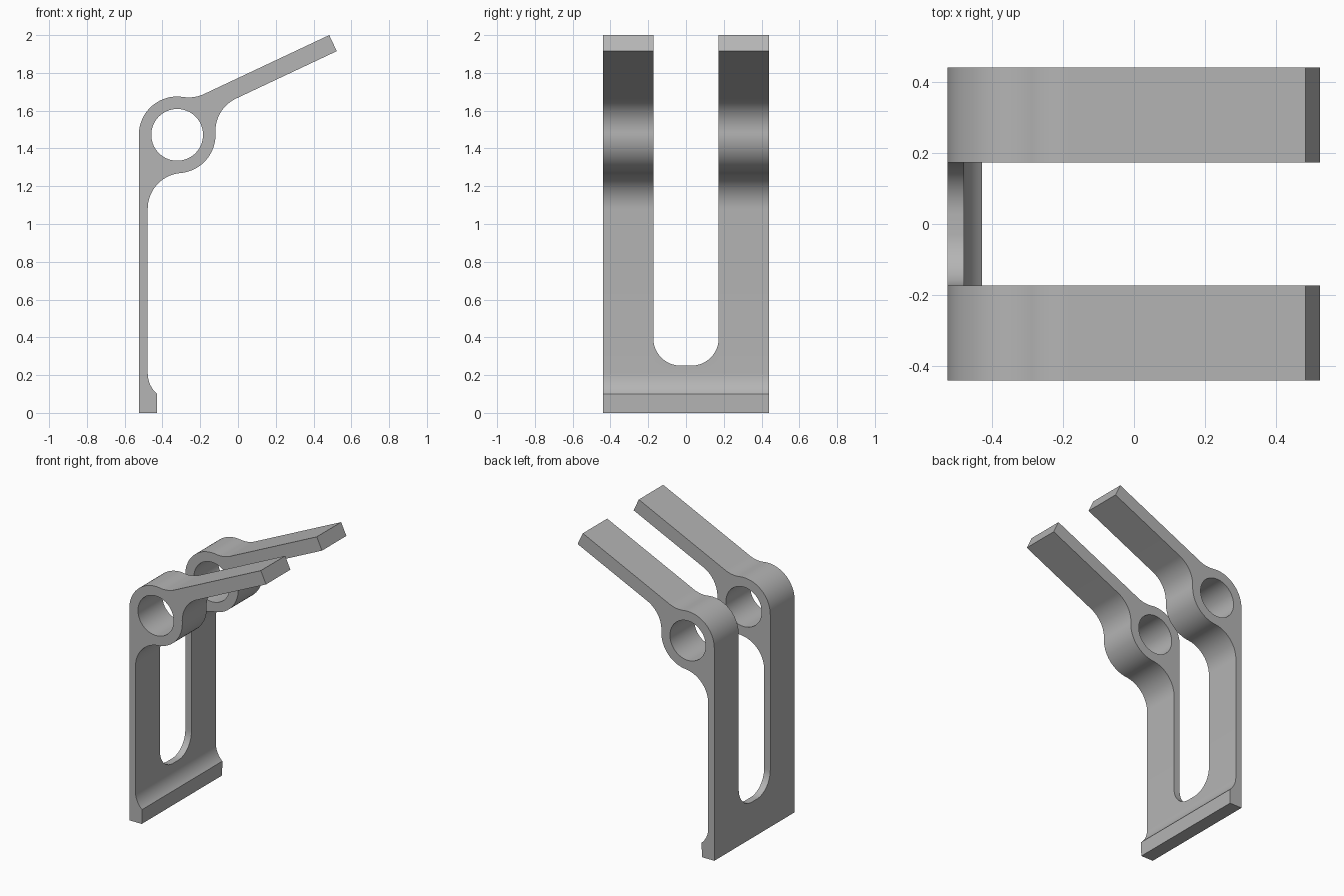
import bpy, bmesh, math, mathutils
from mathutils import Vector

cube = bpy.data.objects.get("Cube")
if cube:
    bpy.data.objects.remove(cube)

grey = bpy.data.materials.new("plain grey")
grey.use_nodes = True
colour = (0.46, 0.46, 0.46, 1)
grey.diffuse_color = colour
grey.node_tree.nodes["Principled BSDF"].inputs["Base Color"].default_value = colour

pi = math.pi
half_width = 0.44
hub, hub_r, hole_r = Vector((-0.322, 1.472)), 0.203, 0.137
back_x, leg_x, foot_x = -0.525, -0.478, -0.43
fillet = 0.19
slot_w, slot_z, slot_r = 0.173, 0.25, 0.145
slot_top = slot_z + slot_r

# Arm direction, normal and the lower corner of its tip
slope = math.radians(25.2)
along = Vector((math.cos(slope), math.sin(slope)))
normal = Vector((-along.y, along.x))
tip, thick = Vector((0.523, 1.915)), 0.094


def arc(centre, radius, start, end, steps=20):
    """Points on an arc, angles in radians."""
    angles = [start + (end - start) * i / steps for i in range(steps + 1)]
    return [centre + radius * Vector((math.cos(a), math.sin(a))) for a in angles]


def heading(v):
    return math.atan2(v.y, v.x)


def arm_fillet(offset):
    """Centre of a fillet touching the hub, at an offset from the arm underside."""
    rise = offset - (hub - tip).dot(normal)
    reach = math.sqrt((hub_r + fillet) ** 2 - rise ** 2)
    return hub + along * reach + normal * rise


# Fillet centres, each tangent to the hub and to a leg or arm face
leg_c = Vector((leg_x + fillet, 0))
leg_c.y = hub.y - math.sqrt((hub_r + fillet) ** 2 - (leg_c.x - hub.x) ** 2)
under_c = arm_fillet(-fillet)
upper_c = arm_fillet(thick + fillet)

# Side profile of the foot, then of the leg, hub and arm above the slot end
foot_r, foot_top = 0.146, 0.21
foot = [Vector((back_x, 0)), Vector((foot_x, 0))]
foot += arc(Vector((leg_x + foot_r, foot_top)), foot_r, math.radians(229), pi, 10)

prong = [Vector((leg_x, slot_top))]
prong += arc(leg_c, fillet, pi, heading(hub - leg_c))
prong += arc(hub, hub_r, heading(leg_c - hub), heading(under_c - hub))[1:]
prong += arc(under_c, fillet, heading(hub - under_c) % (2 * pi), heading(normal))[1:]
prong += [tip, tip + normal * thick]
prong += arc(upper_c, fillet, heading(-normal), heading(hub - upper_c))
prong += arc(hub, hub_r, heading(upper_c - hub), pi)[1:]
prong += [Vector((back_x, slot_top))]

bore = arc(hub, hole_r, 0, 2 * pi, 64)[:-1]

bm = bmesh.new()


def ring(outline, y):
    return [bm.verts.new((p.x, y, p.y)) for p in outline]


def skin(a, b):
    """Join two closed rings with quads."""
    for i in range(len(a)):
        bm.faces.new((a[i - 1], a[i], b[i], b[i - 1]))


def cap(outer, hole):
    """Fill a flat ring around a hole."""
    verts = outer + hole
    loops = [[v.co for v in loop] for loop in (outer, hole)]
    for tri in mathutils.geometry.tessellate_polygon(loops):
        bm.faces.new([verts[i] for i in tri])


# Two prongs, each with a bored hub
for side in (-1, 1):
    inner = ring(foot + prong, side * slot_w)
    outer = ring(foot + prong, side * half_width)
    bore_inner = ring(bore, side * slot_w)
    bore_outer = ring(bore, side * half_width)
    skin(inner, outer)
    skin(bore_inner, bore_outer)
    cap(outer, bore_outer)
    cap(inner[len(foot):], bore_inner)

# Foot bridge, lofted across the rounded bottom of the slot
inset = slot_w - slot_r
slot_path = arc(Vector((-inset, slot_top)), slot_r, pi, 1.5 * pi)
slot_path += arc(Vector((inset, slot_top)), slot_r, 1.5 * pi, 2 * pi)
sections = [ring(foot + [Vector((leg_x, p.y)), Vector((back_x, p.y))], p.x)
            for p in slot_path]
for a, b in zip(sections, sections[1:]):
    skin(a, b)

# Weld the prongs to the bridge
bmesh.ops.remove_doubles(bm, verts=bm.verts[:], dist=0.00005)
bmesh.ops.recalc_face_normals(bm, faces=bm.faces[:])
mesh = bpy.data.meshes.new("forked_bracket")
bm.to_mesh(mesh)
bm.free()
mesh.materials.append(grey)
bracket = bpy.data.objects.new("forked_bracket", mesh)
bpy.context.collection.objects.link(bracket)

bpy.ops.object.select_all(action="DESELECT")
bracket.select_set(True)
bpy.context.view_layer.objects.active = bracket
bpy.ops.object.shade_smooth_by_angle(angle=math.radians(30))
